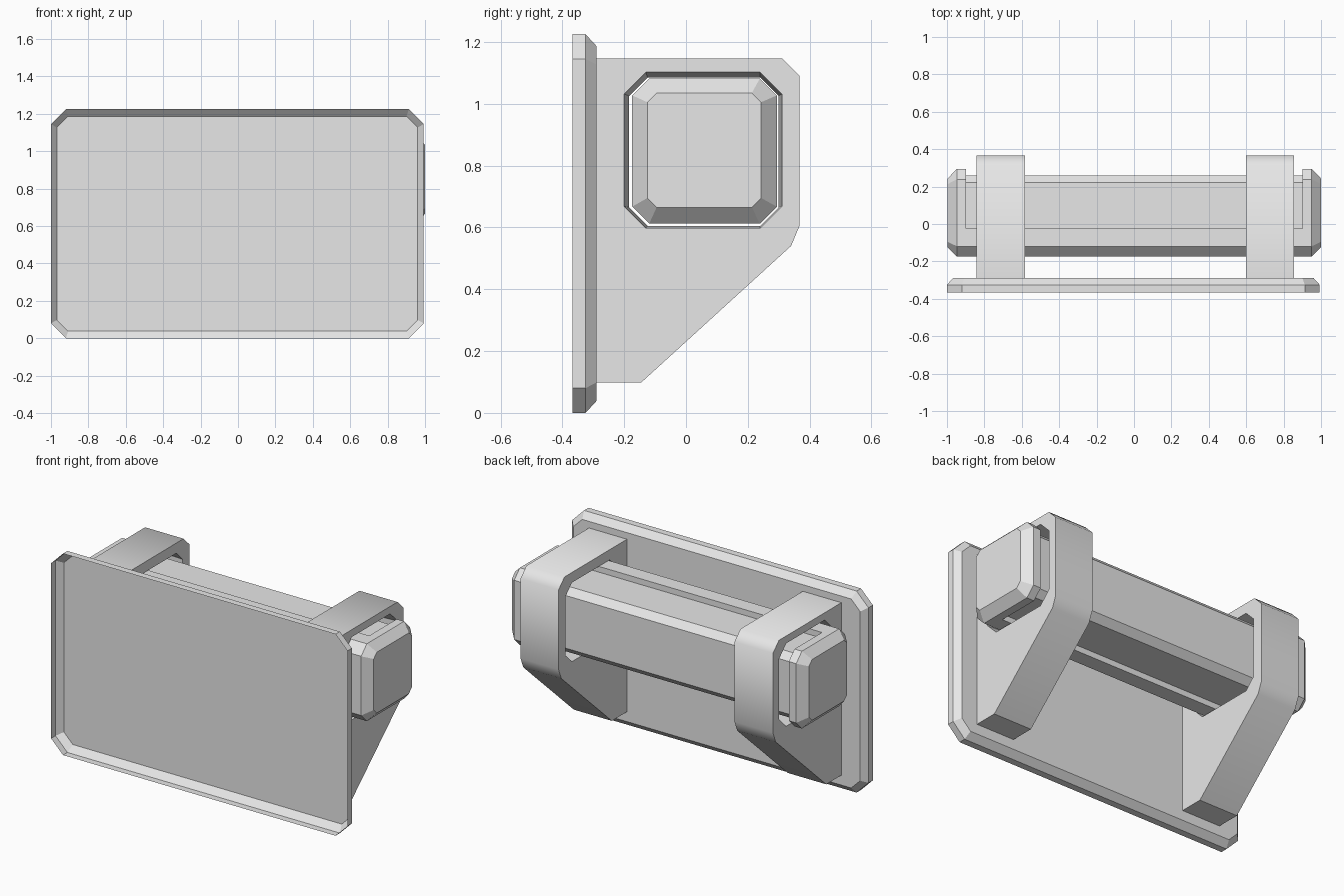
import bpy
import bmesh

if "Cube" in bpy.data.objects:
    bpy.data.objects.remove(bpy.data.objects["Cube"], do_unlink=True)

grey = bpy.data.materials.new("plain_grey")
grey.use_nodes = True
COLOUR = (0.8, 0.8, 0.8, 1)
grey.diffuse_color = COLOUR
grey.node_tree.nodes["Principled BSDF"].inputs["Base Color"].default_value = COLOUR


def octagon(u0, u1, v0, v1, c):
    """Rectangle with corners cut by c."""
    return [(u0 + c, v0), (u1 - c, v0), (u1, v0 + c), (u1, v1 - c),
            (u1 - c, v1), (u0 + c, v1), (u0, v1 - c), (u0, v0 + c)]


def loft(name, rings, cap_start=True):
    """Join rings of 3D points into one skin, with the last ring capped."""
    bm = bmesh.new()
    loops = [[bm.verts.new(p) for p in ring] for ring in rings]
    n = len(loops[0])
    for a, b in zip(loops, loops[1:]):
        for i in range(n):
            j = (i + 1) % n
            bm.faces.new((a[i], a[j], b[j], b[i]))
    bm.faces.new(loops[-1])
    if cap_start:
        bm.faces.new(loops[0][::-1])
        bmesh.ops.recalc_face_normals(bm, faces=bm.faces)
    mesh = bpy.data.meshes.new(name)
    bm.to_mesh(mesh)
    bm.free()
    mesh.materials.append(grey)
    obj = bpy.data.objects.new(name, mesh)
    bpy.context.collection.objects.link(obj)
    return obj


def along_x(x, profile):
    return [(x, y, z) for y, z in profile]


def along_y(y, profile):
    return [(x, y, z) for x, z in profile]


def cut(obj, cutter):
    """Subtract the cutter and discard it."""
    mod = obj.modifiers.new("cut", 'BOOLEAN')
    mod.operation = 'DIFFERENCE'
    mod.solver = 'EXACT'
    mod.object = cutter
    bpy.context.view_layer.objects.active = obj
    bpy.ops.object.modifier_apply(modifier=mod.name)
    bpy.data.objects.remove(cutter, do_unlink=True)


# Front plate: shallow tray, open to the front
rim = octagon(-1.0, 0.993, 0.0, 1.225, 0.08)
floor = octagon(-0.968, 0.961, 0.038, 1.187, 0.06)
plate = loft("front_plate",
             [along_y(-0.367, rim), along_y(-0.325, rim), along_y(-0.29, floor)],
             cap_start=False)
bm = bmesh.new()
bm.from_mesh(plate.data)
bmesh.ops.recalc_face_normals(bm, faces=bm.faces)
back = max(bm.faces, key=lambda f: f.calc_center_median().y)
if back.normal.y < 0:
    bmesh.ops.reverse_faces(bm, faces=bm.faces)
bm.to_mesh(plate.data)
bm.free()

# Side brackets with a tapered opening
BRACKET = [(-0.29, 0.098), (-0.145, 0.098), (0.34, 0.54), (0.367, 0.605),
           (0.367, 1.09), (0.31, 1.147), (-0.29, 1.147)]
HOLE_OUT = octagon(-0.2, 0.31, 0.598, 1.102, 0.07)
HOLE_IN = octagon(-0.184, 0.3, 0.605, 1.085, 0.06)
for side, inner, outer in (("right", -0.583, -0.842), ("left", 0.6, 0.856)):
    bracket = loft(side + "_bracket", [along_x(inner, BRACKET), along_x(outer, BRACKET)])
    e = 0.02 if outer > 0 else -0.02
    cutter = loft("bracket_cutter", [along_x(inner - e, HOLE_IN), along_x(inner, HOLE_IN),
                                     along_x(outer, HOLE_OUT), along_x(outer + e, HOLE_OUT)])
    cut(bracket, cutter)
    # Soft shading only around the two rear corners
    mesh = bracket.data
    for poly in mesh.polygons:
        poly.use_smooth = True
    for edge in mesh.edges:
        a, b = (mesh.vertices[i].co for i in edge.vertices)
        lengthwise = abs(a.y - b.y) < 0.001 and abs(a.z - b.z) < 0.001
        rear_corner = lengthwise and a.z > 0.5 and (a.y > 0.335 or (a.y > 0.305 and a.z > 1.14))
        edge.use_edge_sharp = not rear_corner

# Outer case: bevelled ends joined by a front bar
END = octagon(-0.125, 0.243, 0.665, 1.035, 0.03)
SHELL = octagon(-0.174, 0.294, 0.612, 1.082, 0.055)
case = loft("outer_case", [along_x(-0.997, END), along_x(-0.947, SHELL),
                           along_x(0.95, SHELL), along_x(1.0, END)])
OPENING = [(-0.025, 0.4), (0.5, 0.4), (0.5, 1.3), (-0.025, 1.3)]
cut(case, loft("case_cutter", [along_x(-0.897, OPENING), along_x(0.9, OPENING)]))

# Inner bar set into the case opening
CORE = [(-0.03, 0.647), (0.222, 0.647), (0.259, 0.687), (0.259, 1.007),
        (0.222, 1.047), (-0.03, 1.047)]
loft("inner_bar", [along_x(-0.9, CORE), along_x(0.903, CORE)])
